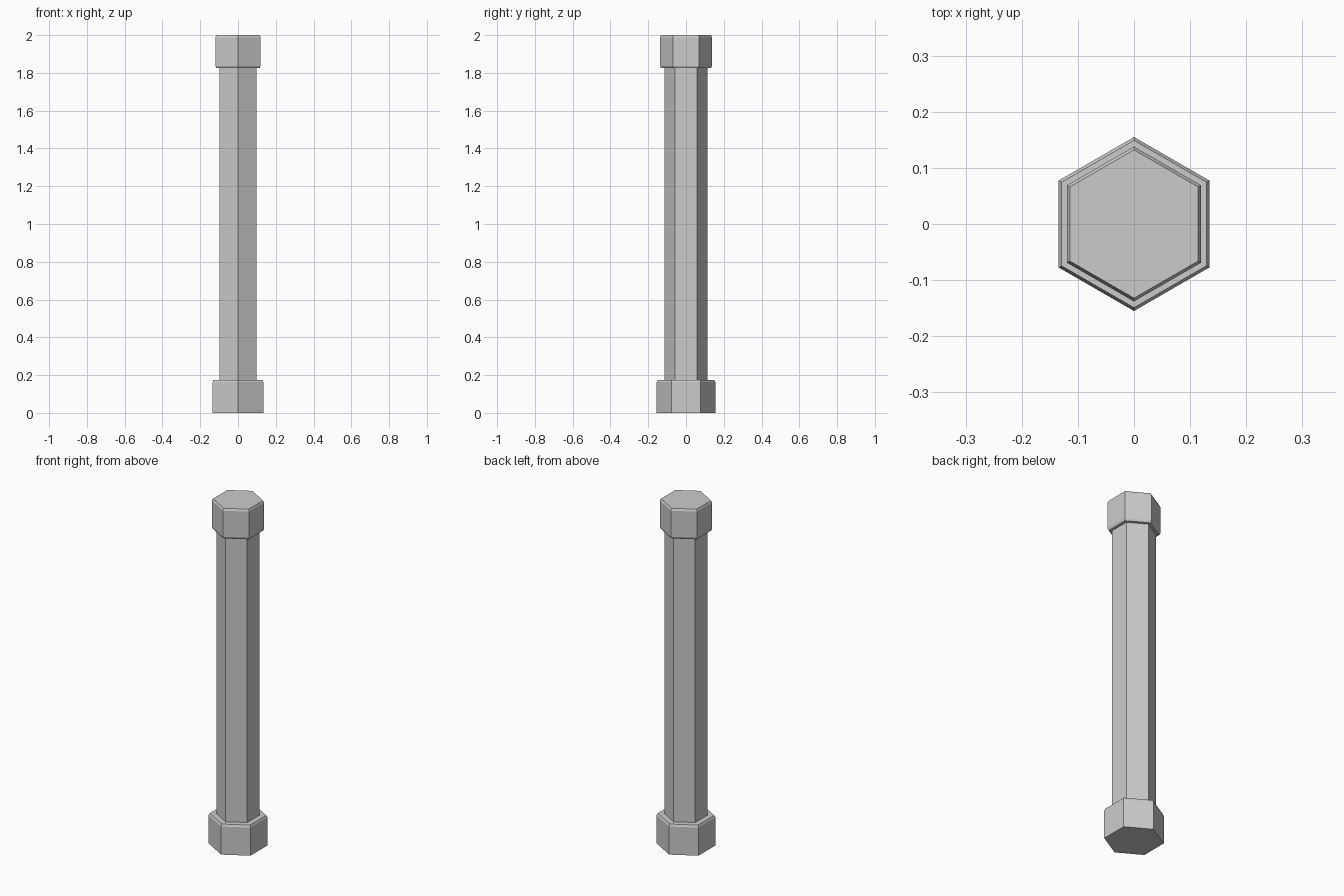
import bpy, bmesh
from math import cos, sin, pi

if "Cube" in bpy.data.objects:
    bpy.data.objects.remove(bpy.data.objects["Cube"])


def hex_part(name, rings):
    """Stack hexagonal rings (radius, height), points facing +-y, with closed ends."""
    bm = bmesh.new()
    loops = [[bm.verts.new((r * cos(pi / 6 + i * pi / 3), r * sin(pi / 6 + i * pi / 3), z))
              for i in range(6)] for r, z in rings]
    for a, b in zip(loops, loops[1:]):
        for i in range(6):
            j = (i + 1) % 6
            bm.faces.new((a[i], a[j], b[j], b[i]))
    bm.faces.new(loops[0][::-1])
    bm.faces.new(loops[-1])
    mesh = bpy.data.meshes.new(name)
    bm.to_mesh(mesh)
    bm.free()
    obj = bpy.data.objects.new(name, mesh)
    bpy.context.collection.objects.link(obj)
    return obj


INSET, RISE = 0.006, 0.012  # chamfer size

# Base block, chamfered on top only
hex_part("base", [(0.155, 0), (0.155, 0.175 - RISE), (0.155 - INSET, 0.175)])
# Long shaft between the blocks
hex_part("shaft", [(0.114, 0.175), (0.114, 1.825)])
# Top block, chamfered on both ends
hex_part("cap", [(0.138 - INSET, 1.825), (0.138, 1.825 + RISE),
                 (0.138, 2.0 - RISE), (0.138 - INSET, 2.0)])
